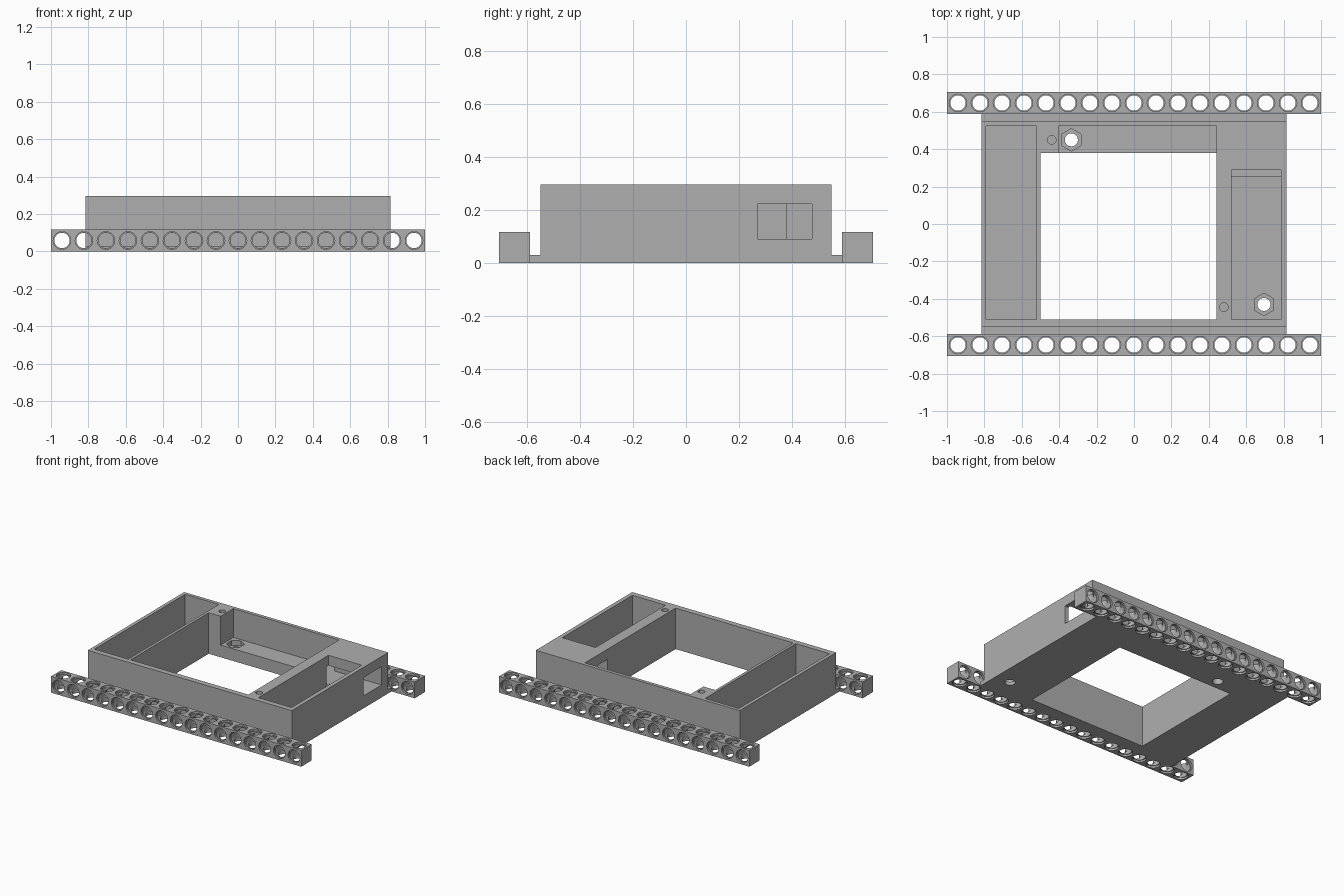
import bpy, bmesh
from math import pi, radians
from mathutils import Matrix

old = bpy.data.objects.get("Cube")
if old:
    bpy.data.objects.remove(old, do_unlink=True)

grey = bpy.data.materials.new("plain grey")
grey.use_nodes = True
colour = (0.43, 0.43, 0.43, 1)
grey.diffuse_color = colour
grey.node_tree.nodes["Principled BSDF"].inputs["Base Color"].default_value = colour

PITCH = 2 / 17          # spacing of the beam holes
HEIGHT = 0.296          # top of the tray
FLOOR = 0.088           # raised floor and window sill


def make_object(name, bm):
    bmesh.ops.recalc_face_normals(bm, faces=bm.faces)
    mesh = bpy.data.meshes.new(name)
    bm.to_mesh(mesh)
    bm.free()
    mesh.materials.append(grey)
    obj = bpy.data.objects.new(name, mesh)
    bpy.context.collection.objects.link(obj)
    return obj


def add_box(bm, x, y, z):
    size = [b - a for a, b in (x, y, z)]
    centre = [(a + b) / 2 for a, b in (x, y, z)]
    m = Matrix.Translation(centre) @ Matrix.Diagonal((*size, 1))
    bmesh.ops.create_cube(bm, size=1, matrix=m)


def box(name, x, y, z):
    bm = bmesh.new()
    add_box(bm, x, y, z)
    return make_object(name, bm)


def prism(name, x, y, z, radius, sides):
    bm = bmesh.new()
    m = Matrix.Translation((x, y, sum(z) / 2))
    bmesh.ops.create_cone(bm, cap_ends=True, segments=sides, radius1=radius,
                          radius2=radius, depth=z[1] - z[0], matrix=m)
    return make_object(name, bm)


def cut(target, cutter):
    mod = target.modifiers.new("cut", "BOOLEAN")
    mod.operation = "DIFFERENCE"
    mod.solver = "EXACT"
    mod.object = cutter
    cutter.hide_render = True
    bpy.context.view_layer.objects.active = target
    bpy.ops.object.modifier_apply(modifier=mod.name)
    bpy.data.objects.remove(cutter, do_unlink=True)


def smooth(obj):
    bpy.ops.object.select_all(action="DESELECT")
    obj.select_set(True)
    bpy.context.view_layer.objects.active = obj
    bpy.ops.object.shade_smooth_by_angle(angle=radians(30))


def hole_row(name, y, z, sideways):
    """Row of bores, widened where they meet the beam faces."""
    half, step, bore, rim = PITCH / 2, 0.013, 0.041, 0.047
    profile = [(rim, -half - 0.02), (rim, step - half), (bore, step - half),
               (bore, half - step), (rim, half - step), (rim, half + 0.02)]
    turn = Matrix.Rotation(pi / 2 if sideways else 0, 4, "X")
    spin, n = Matrix.Rotation(2 * pi / 24, 4, "Z"), 24
    bm = bmesh.new()
    for i in range(17):
        place = Matrix.Translation(((i - 8) * PITCH, y, z)) @ turn
        rings = []
        for r, h in profile:
            ring = []
            for k in range(n):
                rot = Matrix.Rotation(2 * pi * k / n, 4, "Z")
                ring.append(bm.verts.new(place @ rot @ Matrix.Translation((r, 0, h)).translation))
            rings.append(ring)
        for a, b in zip(rings, rings[1:]):
            for k in range(n):
                j = (k + 1) % n
                bm.faces.new((a[k], a[j], b[j], b[k]))
        bm.faces.new(rings[0])
        bm.faces.new(rings[-1])
    return make_object(name, bm)


# Perforated beams along the front and back
for name, side in (("front_beam", -1), ("back_beam", 1)):
    y = side * 0.647
    beam = box(name, (-1, 1), (y - PITCH / 2, y + PITCH / 2), (0, PITCH))
    cut(beam, hole_row("upright_holes", y, PITCH / 2, False))
    cut(beam, hole_row("sideways_holes", y, PITCH / 2, True))
    smooth(beam)

# Tray body with thin flanges reaching the beams
bm = bmesh.new()
outline = [(-0.59, 0), (0.59, 0), (0.59, 0.03), (0.55, 0.03),
           (0.55, HEIGHT), (-0.55, HEIGHT), (-0.55, 0.03), (-0.59, 0.03)]
face = bm.faces.new([bm.verts.new((-0.815, y, z)) for y, z in outline])
ext = bmesh.ops.extrude_face_region(bm, geom=[face])
verts = [v for v in ext["geom"] if isinstance(v, bmesh.types.BMVert)]
bmesh.ops.translate(bm, vec=(1.63, 0, 0), verts=verts)
tray = make_object("tray", bm)

# Central opening, side compartments, back shelf and cable window
above = HEIGHT + 0.1
for name, x, y, z in (
        ("central_opening", (-0.5, 0.44), (-0.51, 0.38), (-0.1, above)),
        ("back_shelf", (-0.405, 0.44), (0.3, 0.525), (FLOOR, above)),
        ("right_compartment", (-0.79, -0.52), (-0.51, 0.525), (0.03, above)),
        ("left_compartment", (0.52, 0.785), (-0.51, 0.255), (0.06, above)),
        ("left_ledge", (0.52, 0.785), (0.2, 0.29), (FLOOR, above)),
        ("cable_window", (0.4, 0.9), (0.27, 0.475), (FLOOR + 0.002, 0.222))):
    cut(tray, box(name, x, y, z))

# Bolt holes with hexagonal nut recesses
for x, y, top in ((-0.335, 0.45, FLOOR), (0.695, -0.43, 0.06)):
    cut(tray, prism("nut_recess", x, y, (top - 0.035, top + 0.02), 0.06, 6))
    cut(tray, prism("bolt_hole", x, y, (-0.1, top + 0.02), 0.035, 24))

# Blind lid screw holes
for x, y in ((-0.44, 0.45), (0.48, -0.445)):
    cut(tray, prism("lid_screw_hole", x, y, (0.12, above), 0.023, 20))
smooth(tray)
